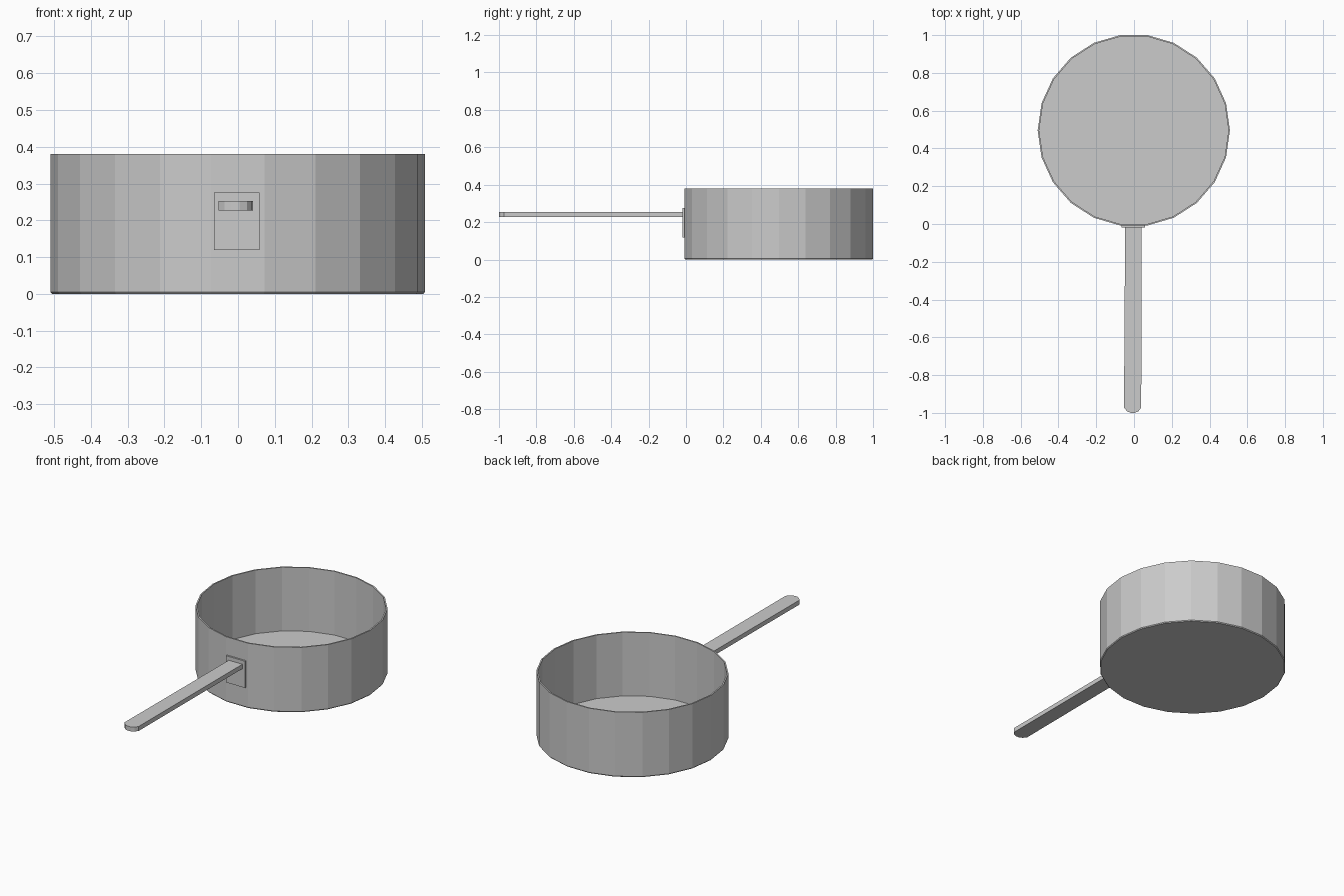
import bpy, bmesh, math

if "Cube" in bpy.data.objects:
    bpy.data.objects.remove(bpy.data.objects["Cube"])


def finish(name, bm):
    bmesh.ops.recalc_face_normals(bm, faces=bm.faces)
    mesh = bpy.data.meshes.new(name)
    bm.to_mesh(mesh)
    bm.free()
    obj = bpy.data.objects.new(name, mesh)
    bpy.context.collection.objects.link(obj)
    return obj


def lathe(name, profile, sides, cx, cy):
    """Revolve (radius, z) points around a vertical axis and cap both ends."""
    bm = bmesh.new()
    rings = []
    for r, z in profile:
        rings.append([bm.verts.new((cx + r * math.cos(math.tau * i / sides),
                                    cy + r * math.sin(math.tau * i / sides), z))
                      for i in range(sides)])
    for a, b in zip(rings, rings[1:]):
        for i in range(sides):
            j = (i + 1) % sides
            bm.faces.new((a[i], a[j], b[j], b[i]))
    bm.faces.new(rings[0])
    bm.faces.new(rings[-1])
    return finish(name, bm)


def extrude_outline(name, outline, z0, z1):
    """Extrude a flat (x, y) outline upwards."""
    bm = bmesh.new()
    face = bm.faces.new([bm.verts.new((x, y, z0)) for x, y in outline])
    new = bmesh.ops.extrude_face_region(bm, geom=[face])["geom"]
    verts = [v for v in new if isinstance(v, bmesh.types.BMVert)]
    bmesh.ops.translate(bm, verts=verts, vec=(0, 0, z1 - z0))
    return finish(name, bm)


# Pan body: thin-walled 22-sided pot, outer base to inner floor
lathe("pan_body",
      [(0.505, 0.0), (0.509, 0.005), (0.509, 0.38), (0.501, 0.38), (0.501, 0.008)],
      22, -0.001, 0.496)

# Mounting plate on the front of the wall
extrude_outline("mounting_plate",
                [(-0.065, -0.018), (0.058, -0.018), (0.058, -0.004), (-0.065, -0.004)],
                0.119, 0.275)

# Long flat handle with a rounded tip
extrude_outline("handle",
                [(0.041, -0.012), (-0.047, -0.012), (-0.053, -0.972), (-0.037, -0.991),
                 (-0.018, -1.0), (0.004, -1.0), (0.024, -0.991), (0.038, -0.972)],
                0.227, 0.253)
